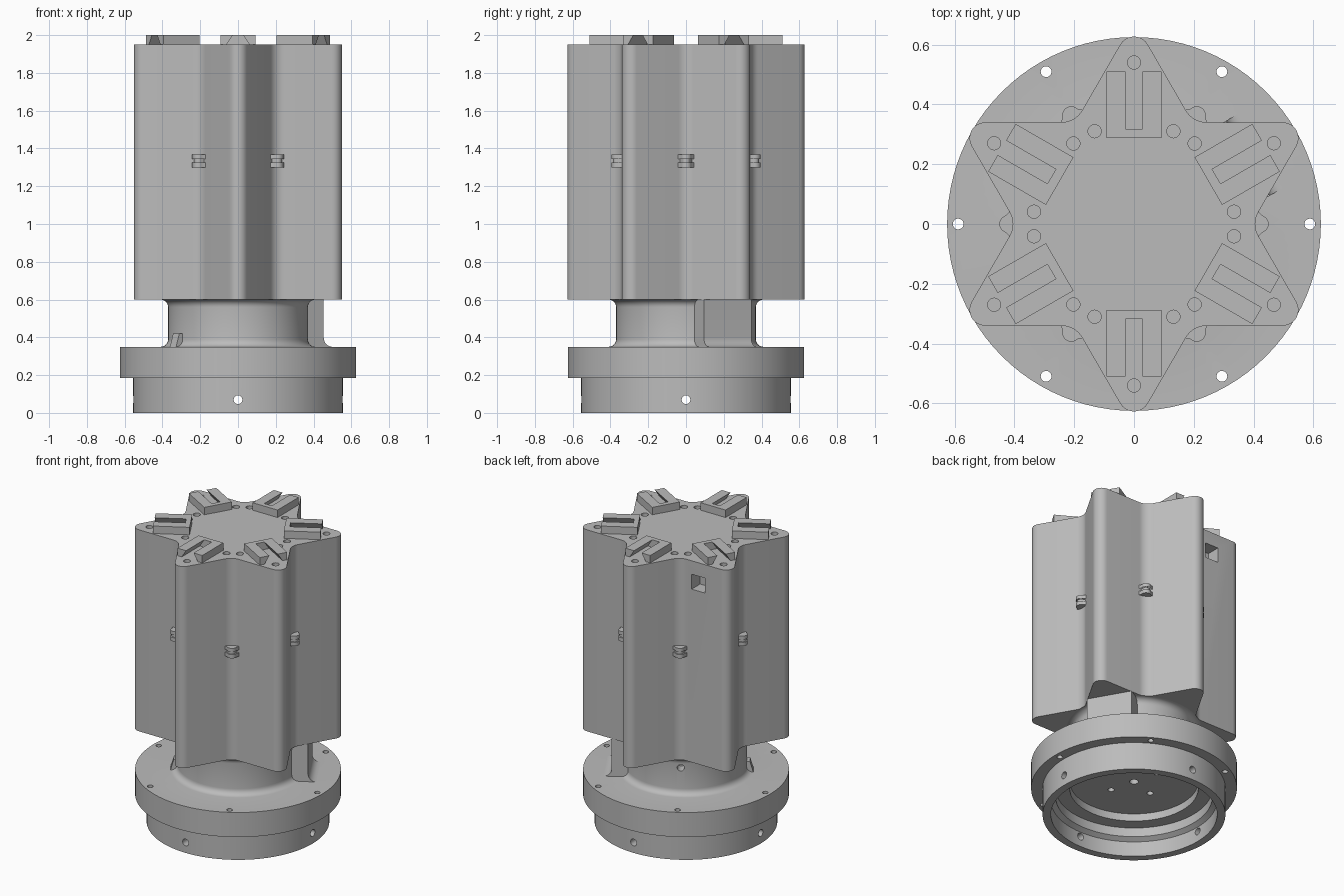
import bpy, bmesh
from math import radians, sin, cos, tan, pi, acos
from mathutils import Matrix, Vector

cube = bpy.data.objects.get("Cube")
if cube:
    bpy.data.objects.remove(cube, do_unlink=True)

grey = bpy.data.materials.new("machined grey")
grey.use_nodes = True
grey.diffuse_color = (0.5, 0.5, 0.5, 1)
grey.node_tree.nodes["Principled BSDF"].inputs["Base Color"].default_value = (0.5, 0.5, 0.5, 1)


def rot(axis, deg):
    return Matrix.Rotation(radians(deg), 4, axis)


def polar(r, deg):
    return Vector((r * cos(radians(deg)), r * sin(radians(deg))))


def make(name, bm):
    bmesh.ops.recalc_face_normals(bm, faces=bm.faces)
    mesh = bpy.data.meshes.new(name)
    bm.to_mesh(mesh)
    bm.free()
    mesh.materials.append(grey)
    obj = bpy.data.objects.new(name, mesh)
    bpy.context.collection.objects.link(obj)
    return obj


def add_prism(bm, pts, z0, z1, mat=Matrix()):
    """Extrude a flat outline from z0 to z1."""
    low = [bm.verts.new(mat @ Vector((p[0], p[1], z0))) for p in pts]
    high = [bm.verts.new(mat @ Vector((p[0], p[1], z1))) for p in pts]
    bm.faces.new(low[::-1])
    bm.faces.new(high)
    n = len(pts)
    for i in range(n):
        j = (i + 1) % n
        bm.faces.new((low[i], low[j], high[j], high[i]))


def circle(r, n=24, centre=(0, 0)):
    return [Vector(centre) + polar(r, 360 * i / n) for i in range(n)]


def lathe(name, profile, steps=96):
    bm = bmesh.new()
    verts = [bm.verts.new((r, 0, z)) for r, z in profile]
    edges = [bm.edges.new(pair) for pair in zip(verts, verts[1:])]
    bmesh.ops.spin(bm, geom=verts + edges, cent=(0, 0, 0), axis=(0, 0, 1),
                   angle=2 * pi, steps=steps, use_merge=False)
    bmesh.ops.remove_doubles(bm, verts=bm.verts, dist=0.0001)
    return make(name, bm)


def rounded(corners, steps=8):
    """Round each (point, radius) corner of a closed outline."""
    out = []
    for i, (p, r) in enumerate(corners):
        a = (corners[i - 1][0] - p).normalized()
        b = (corners[(i + 1) % len(corners)][0] - p).normalized()
        half = acos(a.dot(b)) / 2
        centre = p + (a + b).normalized() * r / sin(half)
        start = p + a * r / tan(half) - centre
        end = p + b * r / tan(half) - centre
        sweep = start.angle_signed(end)
        for k in range(steps + 1):
            t = -sweep * k / steps
            out.append(centre + Matrix.Rotation(t, 2) @ start)
    return out


def carve(obj, bm):
    """Cut the given shapes out of an object and remove the cutter."""
    cutter = make("cutter", bm)
    cutter.hide_render = True
    mod = obj.modifiers.new("holes", "BOOLEAN")
    mod.operation, mod.solver, mod.object = "DIFFERENCE", "EXACT", cutter
    bpy.context.view_layer.update()
    graph = bpy.context.evaluated_depsgraph_get()
    mesh = bpy.data.meshes.new_from_object(obj.evaluated_get(graph))
    obj.modifiers.clear()
    obj.data = mesh
    bpy.data.objects.remove(cutter, do_unlink=True)


TIPS = range(30, 390, 60)
VALLEYS = range(0, 360, 60)
parts = []

# Stepped base, flange and neck with filleted ends, hollow underneath
F = 0.04
fillets = [k * pi / 12 for k in range(7)]
foot = [(0.41 - F * sin(a), 0.35 + F * (1 - cos(a))) for a in fillets]
head = [(0.41 - F * cos(a), 0.6 - F * (1 - sin(a))) for a in fillets]
base = lathe("base_and_neck", [
    (0, 0.23), (0.39, 0.23), (0.39, 0.18), (0.475, 0.18), (0.475, 0.12), (0.505, 0.1),
    (0.505, 0), (0.555, 0), (0.555, 0.185), (0.625, 0.185), (0.625, 0.35)]
    + foot + head + [(0, 0.6)])
cut = bmesh.new()
for az in VALLEYS:
    add_prism(cut, circle(0.018, centre=polar(0.588, az)), 0.1, 0.4)
for az in range(0, 360, 90):
    add_prism(cut, circle(0.023), 0.45, 0.6,
              Matrix.Translation((0, 0, 0.07)) @ rot('Z', az) @ rot('Y', 90))
    add_prism(cut, circle(0.02, centre=polar(0.17, az + 15)), 0.2, 0.29)
add_prism(cut, circle(0.027), 0.2, 0.29)
add_prism(cut, circle(0.022), 0.3, 0.45,
          Matrix.Translation((0, 0, 0.53)) @ rot('Z', 120) @ rot('Y', 90))
carve(base, cut)
parts.append(base)

# Flat-faced cable housing on the neck, with a flared foot
flare = [(0.49 - 0.05 * sin(a), 0.35 + 0.05 * (1 - cos(a))) for a in fillets]
bm = bmesh.new()
add_prism(bm, [(0.3, 0.35)] + flare + [(0.44, 0.6), (0.3, 0.6)], -0.145, 0.145,
          rot('Z', 30) @ rot('X', 90))
parts.append(make("cable_housing", bm))

# Small stop at the foot of the neck
bm = bmesh.new()
add_prism(bm, [(0.34, 0.35), (0.41, 0.35), (0.39, 0.42), (0.34, 0.42)], -0.03, 0.03,
          rot('Z', 213) @ rot('X', 90))
parts.append(make("neck_stop", bm))

# Six-pointed body with rounded tips and valleys
corners = []
for az in VALLEYS:
    corners += [(polar(0.393, az), 0.08), (polar(0.68, az + 30), 0.053)]
bm = bmesh.new()
add_prism(bm, rounded(corners), 0.6, 1.95)
body = make("star_body", bm)
cut = bmesh.new()
for az in TIPS:
    add_prism(cut, circle(0.022, centre=polar(0.54, az)), 1.88, 2.0)
for az in VALLEYS:
    for side in (-7, 7):
        add_prism(cut, circle(0.022, centre=polar(0.337, az + side)), 1.88, 2.0)
s = 0.05
add_prism(cut, [(-s, -s), (s, -s), (s, s), (-s, s)], -0.4, -0.25,
          Matrix.Translation((-0.33, 0, 1.81)) @ rot('X', 90))
carve(body, cut)
parts.append(body)

# Dovetail slot blocks on the top, one per tip
for i, az in enumerate(TIPS):
    bm = bmesh.new()
    mat = rot('Z', az - 90) @ rot('X', 90)
    for m in (-1, 1):
        add_prism(bm, [(m * 0.06, 1.95), (m * 0.092, 1.95), (m * 0.092, 2), (m * 0.028, 2)],
                  -0.51, -0.318, mat)
    add_prism(bm, [(-0.092, 1.95), (0.092, 1.95), (0.092, 2), (-0.092, 2)],
              -0.318, -0.287, mat)
    parts.append(make(f"slot_block_{i + 1}", bm))

# Small drilled lugs in the valleys: two plates with a narrower waist
for i, az in enumerate(VALLEYS):
    bm = bmesh.new()
    for r, flank, z0, z1 in ((0.03, 0.055, 1.3, 1.325), (0.022, 0.035, 1.325, 1.343),
                             (0.03, 0.055, 1.343, 1.367)):
        tip = [Vector((0.42, 0)) + polar(r, a) for a in range(-75, 76, 15)]
        hole = [Vector((0.42, 0)) + polar(0.013, a) for a in range(180, -181, -30)]
        rim = [(0.38, -flank), (0.405, -flank)] + tip + [(0.405, flank), (0.38, flank)]
        # The outline runs in to the hole and back so that it stays open
        add_prism(bm, rim + [(0.38, 0)] + hole + [(0.38, 0)], z0, z1, rot('Z', az))
    bmesh.ops.remove_doubles(bm, verts=bm.verts, dist=0.00001)
    parts.append(make(f"valley_lug_{i + 1}", bm))

# Smooth the curves and keep the machined edges crisp
bpy.ops.object.select_all(action='DESELECT')
for obj in parts:
    obj.select_set(True)
bpy.context.view_layer.objects.active = parts[0]
bpy.ops.object.shade_smooth_by_angle(angle=radians(30))
